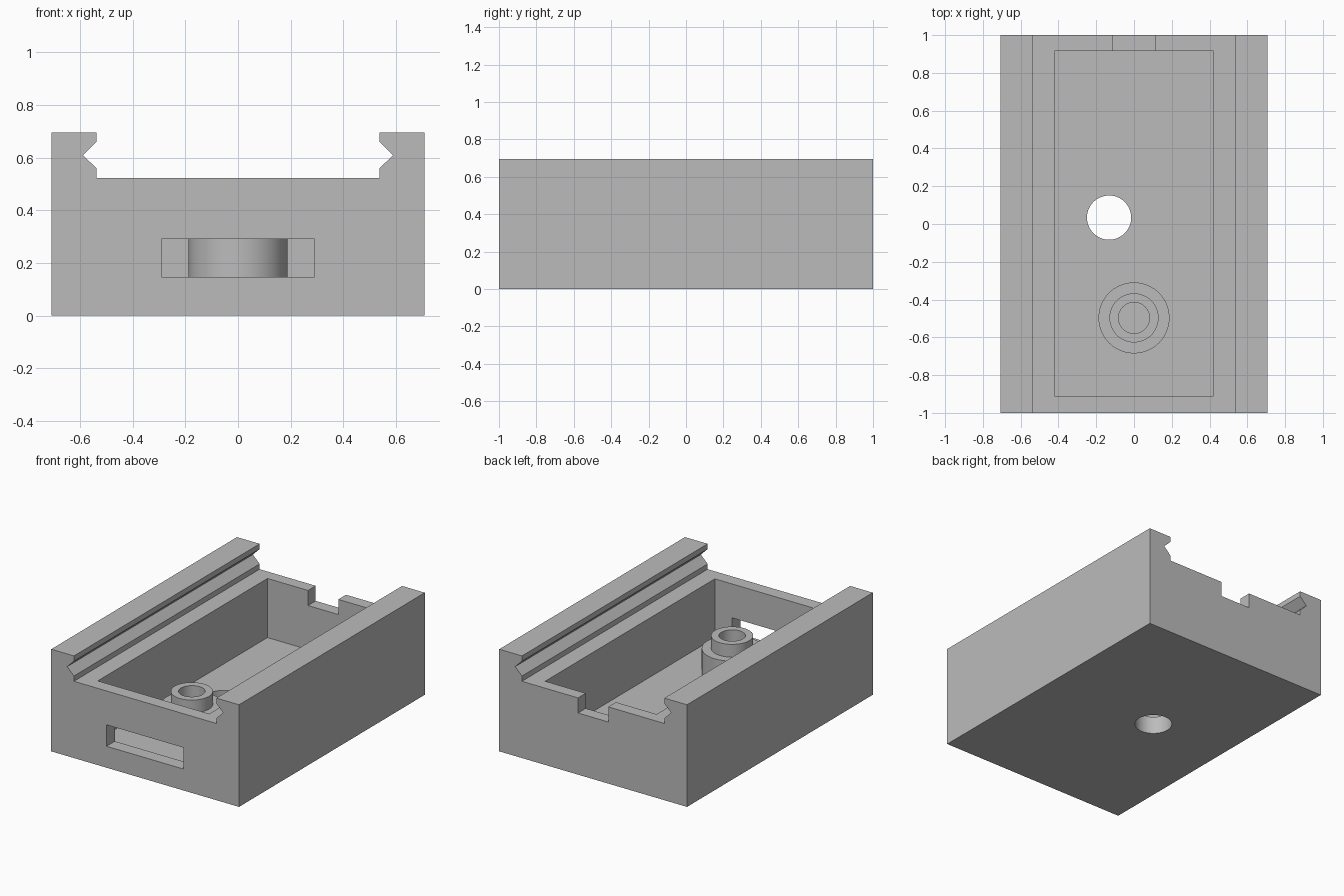
import bpy, bmesh
from mathutils import Matrix, Vector
from math import tau, radians

default = bpy.data.objects.get("Cube")
if default:
    bpy.data.objects.remove(default)

# Single flat grey
grey = bpy.data.materials.new("plain grey")
grey.use_nodes = True
COLOR = (0.5, 0.5, 0.5, 1)
grey.diffuse_color = COLOR
grey.node_tree.nodes["Principled BSDF"].inputs["Base Color"].default_value = COLOR

HALF_W, HALF_L = 0.708, 1.0
TOP, RIM, FLOOR = 0.696, 0.523, 0.12


def make_object(name, bm):
    bmesh.ops.recalc_face_normals(bm, faces=bm.faces)
    mesh = bpy.data.meshes.new(name)
    bm.to_mesh(mesh)
    bm.free()
    mesh.materials.append(grey)
    obj = bpy.data.objects.new(name, mesh)
    bpy.context.collection.objects.link(obj)
    return obj


def box(name, low, high):
    low, high = Vector(low), Vector(high)
    bm = bmesh.new()
    bmesh.ops.create_cube(bm, size=1, matrix=Matrix.Translation((low + high) / 2)
                          @ Matrix.Diagonal((*(high - low), 1)))
    return make_object(name, bm)


def select_only(obj):
    bpy.ops.object.select_all(action='DESELECT')
    obj.select_set(True)
    bpy.context.view_layer.objects.active = obj


def smooth(obj):
    select_only(obj)
    bpy.ops.object.shade_smooth_by_angle(angle=radians(30))


def cut(target, cutter):
    mod = target.modifiers.new(cutter.name, 'BOOLEAN')
    mod.operation, mod.solver, mod.object = 'DIFFERENCE', 'EXACT', cutter
    select_only(target)
    bpy.ops.object.modifier_apply(modifier=mod.name)
    bpy.data.objects.remove(cutter)


# Body: mirrored end profile with V-grooved side rails, extruded lengthwise
half = [(HALF_W, 0), (HALF_W, TOP), (0.537, TOP), (0.537, 0.66),
        (0.588, 0.609), (0.537, 0.559), (0.537, RIM)]
profile = half + [(-x, z) for x, z in reversed(half)]
bm = bmesh.new()
face = bm.faces.new([bm.verts.new((x, -HALF_L, z)) for x, z in profile])
ext = bmesh.ops.extrude_face_region(bm, geom=[face])
bmesh.ops.translate(bm, vec=(0, 2 * HALF_L, 0),
                    verts=[v for v in ext["geom"] if isinstance(v, bmesh.types.BMVert)])
body = make_object("housing_body", bm)

# Cavity, front slot and notch in the back wall
cut(body, box("cavity_cutter", (-0.42, -0.91, FLOOR), (0.42, 0.917, 1)))
cut(body, box("slot_cutter", (-0.291, -1.2, 0.146), (0.291, -0.8, 0.292)))
cut(body, box("notch_cutter", (-0.114, 0.8, 0.42), (0.114, 1.2, 1)))

# Round hole through the floor
bm = bmesh.new()
bmesh.ops.create_cone(bm, cap_ends=True, segments=64, radius1=0.117, radius2=0.117,
                      depth=1, matrix=Matrix.Translation((-0.132, 0.034, 0)))
cut(body, make_object("hole_cutter", bm))
smooth(body)

# Stepped boss with a blind bore, turned from a profile
bm = bmesh.new()
steps = [(0.188, FLOOR - 0.02), (0.188, 0.32), (0.13, 0.32), (0.13, 0.407),
         (0.082, 0.407), (0.082, FLOOR + 0.01), (0, FLOOR + 0.01)]
verts = [bm.verts.new((r, 0, z)) for r, z in steps]
edges = [bm.edges.new(pair) for pair in zip(verts, verts[1:])]
bmesh.ops.spin(bm, geom=verts + edges, cent=(0, 0, 0), axis=(0, 0, 1),
               angle=tau, steps=64, use_duplicate=False)
bmesh.ops.remove_doubles(bm, verts=bm.verts, dist=0.0001)
boss = make_object("stepped_boss", bm)
boss.location = (0, -0.497, 0)
smooth(boss)
